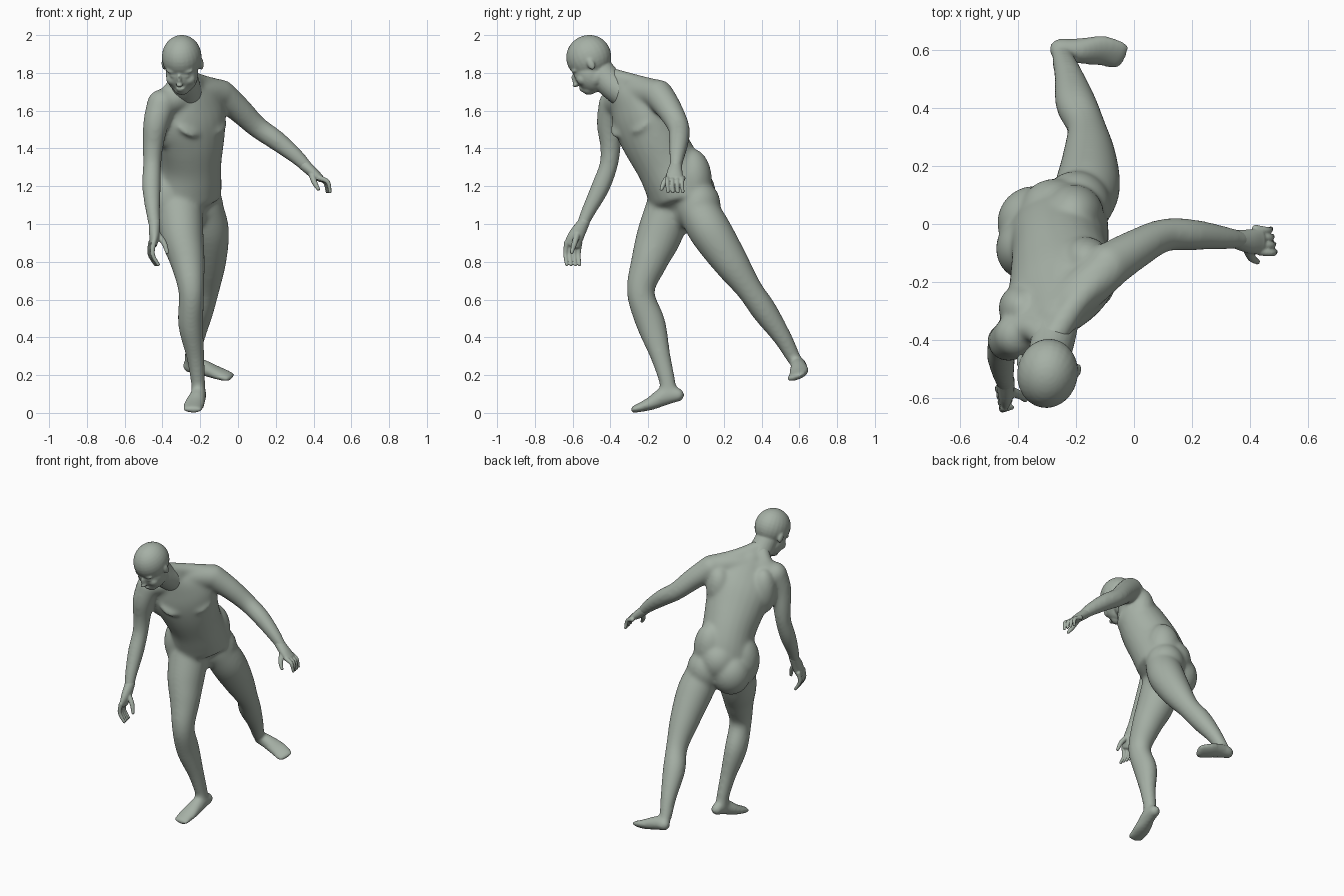
import bpy
import bmesh
from mathutils import Matrix, Vector

if "Cube" in bpy.data.objects:
    bpy.data.objects.remove(bpy.data.objects["Cube"], do_unlink=True)

# Single matte clay colour
clay = bpy.data.materials.new("grey_green_clay")
clay.use_nodes = True
clay_colour = (0.38, 0.435, 0.38, 1)
clay.diffuse_color = clay_colour
shader = clay.node_tree.nodes["Principled BSDF"]
shader.inputs["Base Color"].default_value = clay_colour
shader.inputs["Roughness"].default_value = 0.7


def ellipsoid(bm, centre, radii, axes=None):
    """Ellipsoid whose radii lie along the given three axes."""
    basis = Matrix(axes).transposed() if axes else Matrix.Identity(3)
    matrix = (Matrix.Translation(Vector(centre)) @ basis.to_4x4()
              @ Matrix.Diagonal((*radii, 1)))
    bmesh.ops.create_uvsphere(bm, u_segments=24, v_segments=16, radius=1, matrix=matrix)


def spline(points, steps=5):
    """Smooth interpolation through points that also carry their radii."""
    rows = [Vector(p if len(p) == 5 else (*p, p[3])) for p in points]
    result = []
    for i in range(len(rows) - 1):
        before, start = rows[max(i - 1, 0)], rows[i]
        end, after = rows[i + 1], rows[min(i + 2, len(rows) - 1)]
        for k in range(steps):
            t = k / steps
            curve = (start * 2 + (end - before) * t
                     + (before * 2 - start * 5 + end * 4 - after) * t ** 2
                     + (start * 3 - before - end * 3 + after) * t ** 3)
            result.append(curve / 2)
    return result + [rows[-1]]


def limb(bm, points, side=(1, 0, 0), segments=24):
    """Rounded tube along points of (x, y, z, side radius, depth radius)."""
    rows = spline(points)
    centres = [Vector(r[:3]) for r in rows]
    rings = []
    circle = [Matrix.Rotation(6.28318 * k / segments, 2) @ Vector((1, 0))
              for k in range(segments)]
    for i, row in enumerate(rows):
        along = centres[min(i + 1, len(rows) - 1)] - centres[max(i - 1, 0)]
        along.normalize()
        across = Vector(side)
        across = (across - along * across.dot(along)).normalized()
        deep = along.cross(across)
        rings.append([bm.verts.new(centres[i] + across * c.x * row[3] + deep * c.y * row[4])
                      for c in circle])
        if i in (0, len(rows) - 1):
            ellipsoid(bm, centres[i], (row[3], row[4], min(row[3], row[4])),
                      (across, deep, along))
    faces = [bm.faces.new(rings[0]), bm.faces.new(rings[-1])]
    for low, high in zip(rings, rings[1:]):
        for k in range(segments):
            n = (k + 1) % segments
            faces.append(bm.faces.new((low[k], low[n], high[n], high[k])))
    bmesh.ops.recalc_face_normals(bm, faces=faces)


def finish(bm, name, voxel, passes):
    """Fuse the overlapping masses into one smooth skin."""
    mesh = bpy.data.meshes.new(name)
    bm.to_mesh(mesh)
    bm.free()
    mesh.materials.append(clay)
    obj = bpy.data.objects.new(name, mesh)
    bpy.context.collection.objects.link(obj)
    fuse = obj.modifiers.new("fuse", "REMESH")
    fuse.mode = "VOXEL"
    fuse.voxel_size = voxel
    fuse.use_smooth_shade = True
    soften = obj.modifiers.new("soften", "SMOOTH")
    soften.factor = 0.5
    soften.iterations = passes


# Torso, twisted towards its left and leaning forward
body = bmesh.new()
hip_line = (0.8, 0.6, 0)
limb(body, [(-.25, -.01, 1.06, .15, .09), (-.265, -.025, 1.12, .185, .15),
            (-.26, -.05, 1.21, .178, .165), (-.255, -.1, 1.32, .168, .165),
            (-.25, -.175, 1.45, .187, .158), (-.25, -.235, 1.56, .202, .14),
            (-.255, -.285, 1.65, .165, .105), (-.265, -.33, 1.72, .085, .07)], hip_line)

# Shoulder girdle and the slopes from the neck
limb(body, [(-.1, -.16, 1.69, .077), (-.2, -.25, 1.7, .077),
            (-.3, -.33, 1.67, .077), (-.4, -.38, 1.635, .075)], (0, 0, 1))
limb(body, [(-.29, -.41, 1.785, .047), (-.2, -.27, 1.747, .047), (-.1, -.165, 1.715, .052)])
limb(body, [(-.29, -.41, 1.785, .047), (-.345, -.36, 1.715, .047), (-.4, -.38, 1.65, .052)])

# Chest muscles
chest_axes = (Vector((.8, .6, 0)), Vector((.53, -.71, -.46)), Vector((-.28, .37, .89)))
for spot in [(-.137, -.238, 1.555), (-.262, -.332, 1.535)]:
    ellipsoid(body, spot, (.087, .047, .085), chest_axes)

# Shoulder blades, buttocks, lower back and the flanks of the hips
for spot, width, height in [((-.165, -.125, 1.57), .082, .14), ((-.385, -.29, 1.55), .083, .15),
                            ((-.2, .062, 1.1), .122, .135), ((-.345, .005, 1.09), .127, .14),
                            ((-.275, .035, 1.17), .122, .13),
                            ((-.21, .03, 1.23), .108, .17), ((-.365, -.085, 1.15), .112, .17)]:
    ellipsoid(body, spot, (width, width, height))

# Left arm reaching out, right arm hanging
limb(body, [(-.09, -.145, 1.685, .08), (0, -.09, 1.61, .069), (.1, -.04, 1.515, .058),
            (.2, -.037, 1.445, .054), (.3, -.047, 1.365, .043), (.37, -.055, 1.298, .032)],
     (0, 1, 0))
limb(body, [(-.405, -.385, 1.635, .078), (-.435, -.405, 1.53, .068),
            (-.45, -.4, 1.41, .055), (-.455, -.41, 1.31, .049), (-.458, -.455, 1.19, .05),
            (-.45, -.52, 1.06, .038), (-.44, -.555, .98, .031)])

# Right leg standing, left leg trailing behind
limb(body, [(-.31, -.09, 1.08, .125), (-.295, -.145, .93, .114, .119),
            (-.267, -.195, .8, .092, .097), (-.247, -.24, .64, .068, .074),
            (-.25, -.185, .47, .067, .078), (-.226, -.135, .3, .048, .054),
            (-.212, -.1, .17, .039, .044), (-.21, -.09, .11, .039, .042)])
limb(body, [(-.185, .06, 1.08, .108), (-.16, .13, .96, .113, .113),
            (-.154, .235, .8, .092, .095), (-.165, .335, .655, .067, .07),
            (-.2, .415, .54, .071, .068), (-.225, .51, .4, .051, .05),
            (-.245, .57, .29, .039)])

# Feet, each from heel to toe
limb(body, [(-.203, -.045, .095, .038), (-.21, -.11, .09, .042, .051),
            (-.23, -.19, .048, .056, .035), (-.242, -.277, .018, .055, .019)])
limb(body, [(-.255, .602, .25, .039), (-.2, .596, .245, .044, .044),
            (-.11, .597, .212, .057, .031), (-.045, .578, .19, .055, .019)], (0, 1, .45))
finish(body, "body", 0.009, 26)

# Head, bowed forward: local axes are left, forward and up
head = bmesh.new()
turn = Matrix.Rotation(-0.17, 3, "Z") @ Matrix.Rotation(0.44, 3, "X")
axes = [turn @ Vector(v) for v in ((1, 0, 0), (0, -1, 0), (0, 0, 1))]
head_centre = Vector((-.298, -.515, 1.884))


def head_mass(place, radii, mirrored=False):
    """Place a mass in head space, on both sides when mirrored."""
    for sign in ((1, -1) if mirrored else (1,)):
        offset = axes[0] * place[0] * sign + axes[1] * place[1] + axes[2] * place[2]
        ellipsoid(head, head_centre + offset, radii, axes)


head_mass((0, 0, 0), (.105, .121, .116))                  # skull
head_mass((0, .032, -.082), (.086, .083, .106))           # face
head_mass((0, .066, -.152), (.044, .04, .034))            # chin
head_mass((.045, .015, -.115), (.034, .062, .046), True)  # jaw corners
head_mass((0, .117, -.08), (.012, .018, .034))            # nose bridge
head_mass((0, .126, -.103), (.018, .018, .013))           # nose tip
head_mass((0, .104, -.134), (.027, .015, .007))           # upper lip
head_mass((0, .1, -.146), (.024, .016, .008))             # lower lip
head_mass((.034, .09, -.038), (.038, .021, .014), True)   # brows
head_mass((.034, .091, -.064), (.022, .019, .014), True)  # eyelids
head_mass((.043, .072, -.095), (.036, .034, .034), True)  # cheeks
head_mass((.1, -.01, -.045), (.013, .02, .034), True)     # ears
limb(head, [(-.265, -.31, 1.68, .08), (-.28, -.4, 1.745, .076), (-.295, -.46, 1.82, .072)])
finish(head, "head", 0.006, 7)


# Hands: a palm, four curled fingers in a row, and a thumb
def hand(name, palm, finger, step, thumb, side):
    bm = bmesh.new()
    limb(bm, palm, side)
    for i in range(4):
        shift = Vector((*step, 0)) * i
        limb(bm, [(*(Vector(p) + shift), r)
                  for p, r in zip(finger, (.0145, .012, .009))], side, 12)
    limb(bm, thumb, side, 12)
    finish(bm, name, 0.0045, 3)


hand("left_hand",
     [(.35, -.053, 1.314, .032, .031), (.4, -.06, 1.27, .042, .028),
      (.435, -.06, 1.242, .045, .02)],
     [(.435, -.095, 1.242), (.476, -.1, 1.222), (.487, -.095, 1.17)], (-.005, .026),
     [(.39, -.08, 1.265, .018), (.405, -.115, 1.22, .015), (.425, -.13, 1.185, .01)],
     (0, 1, 0))
hand("right_hand",
     [(-.442, -.54, 1.01, .031, .031), (-.442, -.58, .94, .042, .028),
      (-.447, -.6, .895, .044, .02)],
     [(-.447, -.632, .9), (-.452, -.638, .84), (-.422, -.632, .785)], (-.005, .023),
     [(-.43, -.575, .95, .018), (-.392, -.59, .9, .015), (-.375, -.605, .85, .01)],
     (0, 1, .3))
